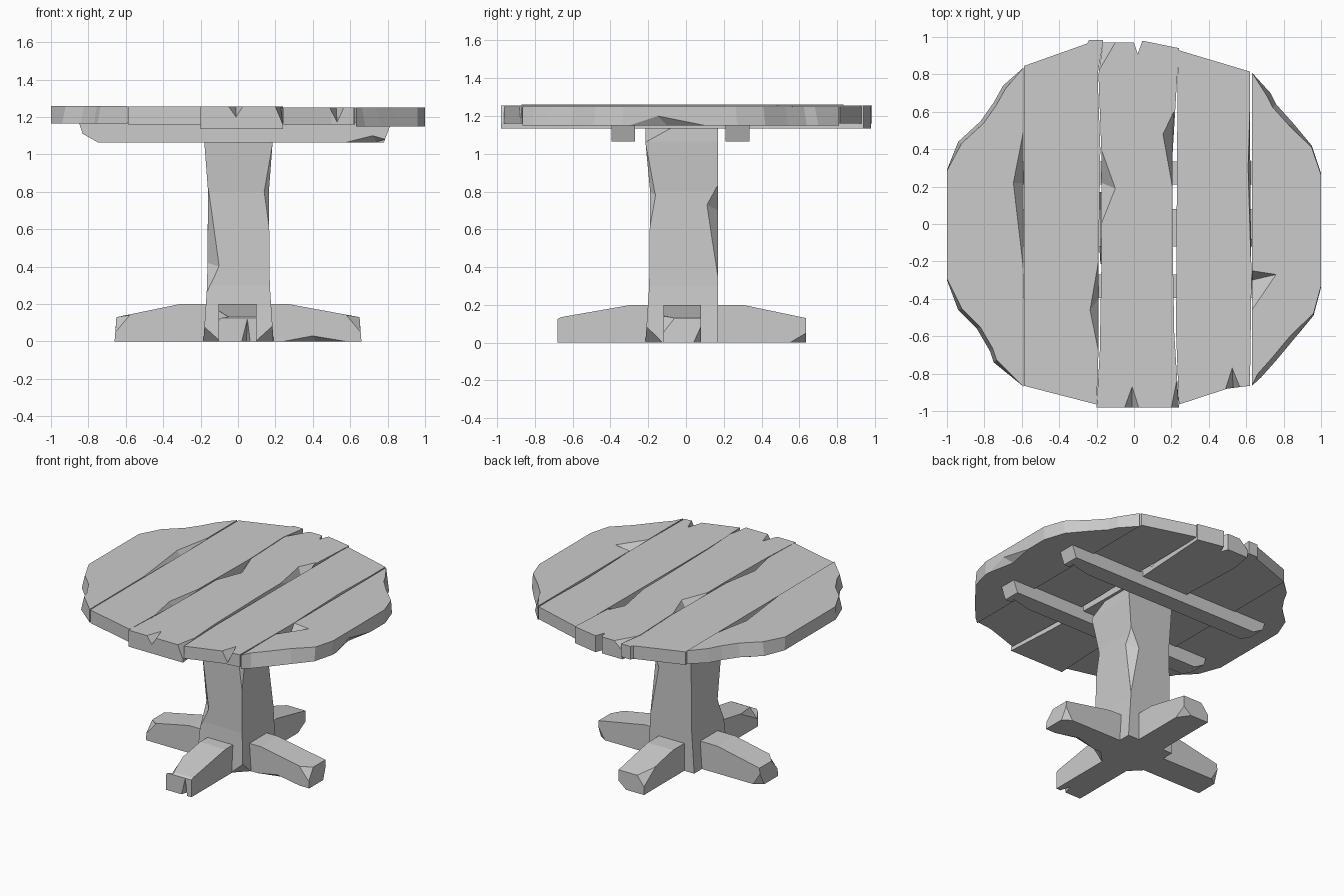
import bpy, bmesh
from mathutils import Vector as V


def finish(name, bm):
    bmesh.ops.recalc_face_normals(bm, faces=bm.faces)
    me = bpy.data.meshes.new(name)
    bm.to_mesh(me)
    bm.free()
    ob = bpy.data.objects.new(name, me)
    bpy.context.collection.objects.link(ob)
    return ob


def loft(name, rings):
    """Closed solid through a stack of equal-sized point rings."""
    bm = bmesh.new()
    rs = [[bm.verts.new(p) for p in r] for r in rings]
    n = len(rs[0])
    bm.faces.new(rs[0])
    bm.faces.new(rs[-1])
    for a, b in zip(rs, rs[1:]):
        for i in range(n):
            j = (i + 1) % n
            bm.faces.new((a[i], a[j], b[j], b[i]))
    return finish(name, bm)


def chip(ob, pts, out):
    """Break a sharp-edged chip off ob: hull of pts swept outward."""
    bm = bmesh.new()
    for p in pts:
        bm.verts.new(p)
        bm.verts.new(V(p) + V(out))
    bmesh.ops.convex_hull(bm, input=bm.verts)
    cut = finish("cutter", bm)
    cut.hide_render = True
    m = ob.modifiers.new("chip", 'BOOLEAN')
    m.operation, m.object, m.solver = 'DIFFERENCE', cut, 'EXACT'
    bpy.context.view_layer.objects.active = ob
    bpy.ops.object.modifier_apply(modifier=m.name)
    bpy.data.objects.remove(cut)


def edge_chip(ob, a, b, c, d):
    """Chip on edge a-b, reaching c on one face and d on the other."""
    a, b, c, d = map(V, (a, b, c, d))
    chip(ob, [a, b, c, d], ((a + b) - (c + d)).normalized() * 0.12)


def plank(name, pts, z0, z1, inset):
    # upper rim leans in a little on the rough outer edge
    def top(x, y):
        k = 1 - inset if abs(y) < 0.85 and abs(x) > 0.65 else 1
        return (x * k if abs(x) < 0.95 else x, y * k, z1)
    return loft(name, [[(x, y, z0) for x, y in pts], [top(x, y) for x, y in pts]])


# Table top: five rough planks
p1 = plank("plank_far_left", [
    (-1, -.3), (-.94, -.46), (-.84, -.56), (-.77, -.68), (-.75, -.74), (-.59, -.87),
    (-.592, .835), (-.7, .74), (-.75, .65), (-.82, .55), (-.94, .44), (-1, .29)],
    1.165, 1.26, .02)
p2 = plank("plank_left", [
    (-.588, -.865), (-.2, -.965), (-.19, -.68), (-.19, -.25), (-.18, .4), (-.195, .8),
    (-.165, .97), (-.165, .985), (-.24, .985), (-.25, .965), (-.588, .845)],
    1.16, 1.255, 0)
p3 = plank("plank_middle", [
    (-.2, -.98), (.24, -.98), (.215, -.58), (.205, 0), (.205, .35), (.24, .94),
    (.045, .98), (.02, .91), (0, .97), (-.165, .97), (-.19, .8), (-.175, .4),
    (-.175, -.25), (-.183, -.68)], 1.135, 1.255, 0)
p4 = plank("plank_right", [
    (.24, -.965), (.5, -.88), (.62, -.865), (.628, -.3), (.622, .2), (.62, .815),
    (.235, .93), (.23, .35), (.228, 0), (.225, -.58)], 1.16, 1.25, 0)
p5 = plank("plank_far_right", [
    (.63, -.865), (.68, -.82), (.76, -.73), (.86, -.61), (.96, -.49), (1, -.34),
    (1, .27), (.95, .42), (.85, .54), (.76, .64), (.73, .70), (.63, .81)],
    1.15, 1.25, .025)

# Splinters along the plank edges (upper face)
edge_chip(p1, (-.59, .5, 1.26), (-.59, -.25, 1.26), (-.645, .22, 1.26), (-.59, .22, 1.18))
edge_chip(p2, (-.19, -.2, 1.255), (-.19, -.68, 1.255), (-.235, -.46, 1.255), (-.19, -.4, 1.17))
edge_chip(p3, (-.175, .4, 1.255), (-.175, .0, 1.255), (-.1, .19, 1.255), (-.175, .22, 1.17))
edge_chip(p3, (.212, .6, 1.255), (.205, .2, 1.255), (.155, .48, 1.255), (.207, .45, 1.16))
edge_chip(p3, (-.05, -.98, 1.255), (.025, -.98, 1.255), (-.01, -.87, 1.255), (-.01, -.98, 1.2))
chip(p3, [(.2, -.98, 1.255), (.228, -.84, 1.255), (.24, -.98, 1.16)], (.03, -.06, .06))
chip(p3, [(-.1, .97, 1.255), (-.188, .82, 1.255), (-.17, .97, 1.19)], (-.03, .04, .07))
edge_chip(p4, (.49, -.88, 1.25), (.565, -.87, 1.25), (.525, -.77, 1.25), (.53, -.88, 1.17))
edge_chip(p4, (.622, .7, 1.25), (.625, -.2, 1.25), (.61, .3, 1.25), (.622, .3, 1.18))
edge_chip(p5, (.63, -.25, 1.25), (.63, -.46, 1.25), (.76, -.27, 1.25), (.63, -.3, 1.18))
edge_chip(p5, (1, .1, 1.15), (1, -.3, 1.15), (.96, -.1, 1.15), (1, -.15, 1.2))

# Two battens under the top
batten = [(-.75, 1.065), (.78, 1.065), (.82, 1.17), (-.85, 1.17), (-.83, 1.11)]
for name, y0, y1 in (("front_batten", -.395, -.27), ("back_batten", .21, .335)):
    b = loft(name, [[(x, y, z) for x, z in batten] for y in (y0, y1)])
    edge_chip(b, (.58, y0, 1.065), (.79, y0, 1.08), (.74, y0 + .04, 1.065), (.72, y0, 1.1))

# Central post: z, x min, x max, y min, y max
post = loft("post", [[(xa, ya, z), (xb, ya, z), (xb, yb, z), (xa, yb, z)]
            for z, xa, xb, ya, yb in (
                (0, -.185, .19, -.215, .17), (.3, -.165, .17, -.195, .17),
                (.8, -.16, .165, -.19, .17), (1.065, -.18, .185, -.215, .17),
                (1.14, -.18, .185, -.215, .17))])
edge_chip(post, (-.16, -.19, .83), (-.168, -.197, .26), (-.1, -.193, .4), (-.163, -.13, .42))
edge_chip(post, (.166, .17, .84), (.168, .17, .34), (.167, .11, .73), (.1, .17, .7))
edge_chip(post, (.183, -.213, 1.05), (.168, -.192, .6), (.166, -.16, .78), (.14, -.19, .8))
for sx in (-1, 1):  # broken corners at the foot and head of the post
    x = .187 * sx
    chip(post, [(x, -.215, .09), (x * .5, -.215, 0), (x, -.12, 0)], (sx * .07, -.06, -.05))
    chip(post, [(x, -.215, 1.06), (x * .1, -.215, 1.14), (x, -.07, 1.14)],
         (sx * .1, -.08, .05))

# Crossed feet
W = .1
side = [(-.66, 0), (.66, 0), (.65, .13), (.27, .2), (-.31, .2), (-.65, .13)]
fx = loft("side_feet", [[(x, y, z) for x, z in side] for y in (-.02 - W, -.02 + W)])
front = [(-.68, 0), (.635, 0), (.635, .13), (.3, .2), (-.29, .2), (-.66, .135), (-.68, .125)]
fy = loft("front_back_feet", [[(x, y, z) for y, z in front] for x in (-.105, .1)])
for s in (-1, 1):  # worn end corners
    chip(fx, [(s * .58, -.12, .14), (s * .655, -.12, .05), (s * .65, -.06, .13)],
         (s * .05, -.08, .05))
    chip(fx, [(s * .6, .08, 0), (s * .66, .04, 0), (s * .655, .08, .09)],
         (s * .05, .06, -.04))
edge_chip(fx, (.24, -.12, 0), (.58, -.12, 0), (.42, -.07, 0), (.4, -.12, .03))
chip(fy, [(-.105, -.48, .165), (-.105, -.67, .06), (-.05, -.665, .13)], (-.08, -.04, .06))
edge_chip(fy, (.02, -.68, 0), (.065, -.68, 0), (.045, -.6, 0), (.05, -.68, .12))
chip(fy, [(.1, .55, 0), (.1, .635, .05), (.04, .635, 0)], (.06, .06, -.05))
chip(fy, [(-.105, .5, .155), (-.105, .635, .06), (-.05, .635, .13)], (-.07, .05, .05))
